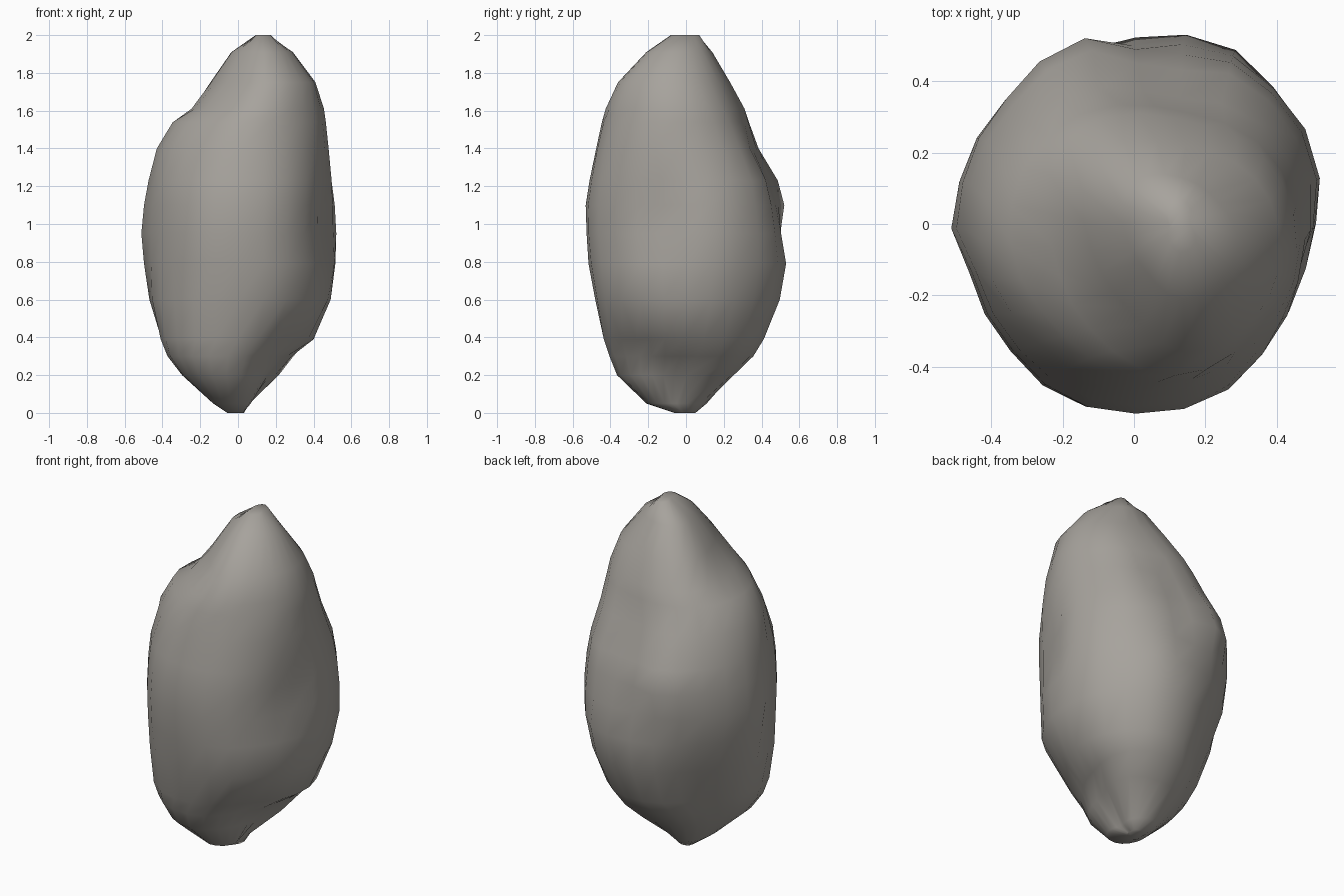
import bpy, bmesh, math

# Rock profile: height, then reach toward E, NE, N, NW, W, SW, S, SE
LEVELS = [
    (0.00, .03, .04, .05, .06, .05, .07, .06, .04),
    (0.05, .05, .07, .11, .10, .13, .18, .21, .15),
    (0.20, .17, .265, .24, .235, .29, .37, .365, .255),
    (0.30, .26, .37, .34, .29, .365, .43, .405, .31),
    (0.39, .40, .43, .41, .335, .405, .46, .435, .38),
    (0.60, .49, .505, .49, .41, .47, .48, .48, .495),
    (0.79, .51, .54, .52, .48, .50, .49, .515, .50),
    (0.95, .51, .54, .50, .50, .515, .495, .525, .505),
    (1.10, .51, .53, .505, .50, .50, .49, .53, .51),
    (1.23, .50, .51, .48, .48, .475, .475, .51, .51),
    (1.40, .48, .45, .39, .42, .43, .425, .475, .495),
    (1.54, .465, .41, .335, .35, .345, .36, .445, .475),
    (1.61, .455, .39, .30, .305, .23, .295, .425, .455),
    (1.75, .41, .33, .22, .205, .12, .18, .36, .425),
    (1.91, .29, .21, .13, .085, .02, .07, .21, .285),
    (2.00, .16, .13, .07, -.045, -.10, -.04, .08, .155),
]
# Local swellings and dents: angle, height, angular width, height width, depth
DENTS = [
    (65, .75, 16, .28, .03),
    (22, .90, 14, .30, .02),
    (110, 1.13, 14, .15, .045),
    (82, 1.22, 13, .18, -.05),
    (70, 1.45, 18, .15, -.02),
    (138, 1.38, 14, .18, -.012),
    (160, .95, 9, .30, -.012),
    (198, .95, 12, .30, -.03),
    (-16, 1.06, 13, .20, -.045),
    (-42, .33, 20, .10, -.03),
    (-114, .90, 13, .35, .02),
    (-64, .95, 14, .40, .02),
]
SIDES = 24


def ring_points(level):
    """Turn eight reaches into a rounded ring, then add swellings and dents."""
    z, h = level[0], level[1:]
    cx, cy = (h[0] - h[4]) / 2, (h[2] - h[6]) / 2
    r = [h[k] - cx * math.cos(k * math.pi / 4) - cy * math.sin(k * math.pi / 4)
         for k in range(8)]
    points = []
    for i in range(SIDES):
        k, t = i // 3, (i % 3) / 3
        a, b, c, d = r[k - 1], r[k], r[(k + 1) % 8], r[(k + 2) % 8]
        radius = b + t / 2 * (c - a + t * (2 * a - 5 * b + 4 * c - d
                                           + t * (3 * (b - c) + d - a)))
        deg = i * 360 / SIDES
        for angle, height, wa, wz, depth in DENTS:
            off = (deg - angle + 180) % 360 - 180
            radius += depth * math.exp(-(off / wa) ** 2 - ((z - height) / wz) ** 2)
        ang = math.radians(deg)
        points.append((cx + radius * math.cos(ang), cy + radius * math.sin(ang), z))
    return points


# Boulder body: rings bridged from foot to peak
bm = bmesh.new()
rings = [[bm.verts.new(p) for p in ring_points(lv)] for lv in LEVELS]
for low, high in zip(rings, rings[1:]):
    for i in range(SIDES):
        j = (i + 1) % SIDES
        bm.faces.new((low[i], low[j], high[j], high[i]))
bm.faces.new(rings[0][::-1])
bm.faces.new(rings[-1])
for face in bm.faces:
    face.smooth = True
bmesh.ops.recalc_face_normals(bm, faces=bm.faces[:])

mesh = bpy.data.meshes.new("rock")
bm.to_mesh(mesh)
bm.free()
stone = bpy.data.materials.new("warm grey stone")
stone.diffuse_color = (0.385, 0.365, 0.335, 1)
mesh.materials.append(stone)
bpy.context.collection.objects.link(bpy.data.objects.new("rock", mesh))
